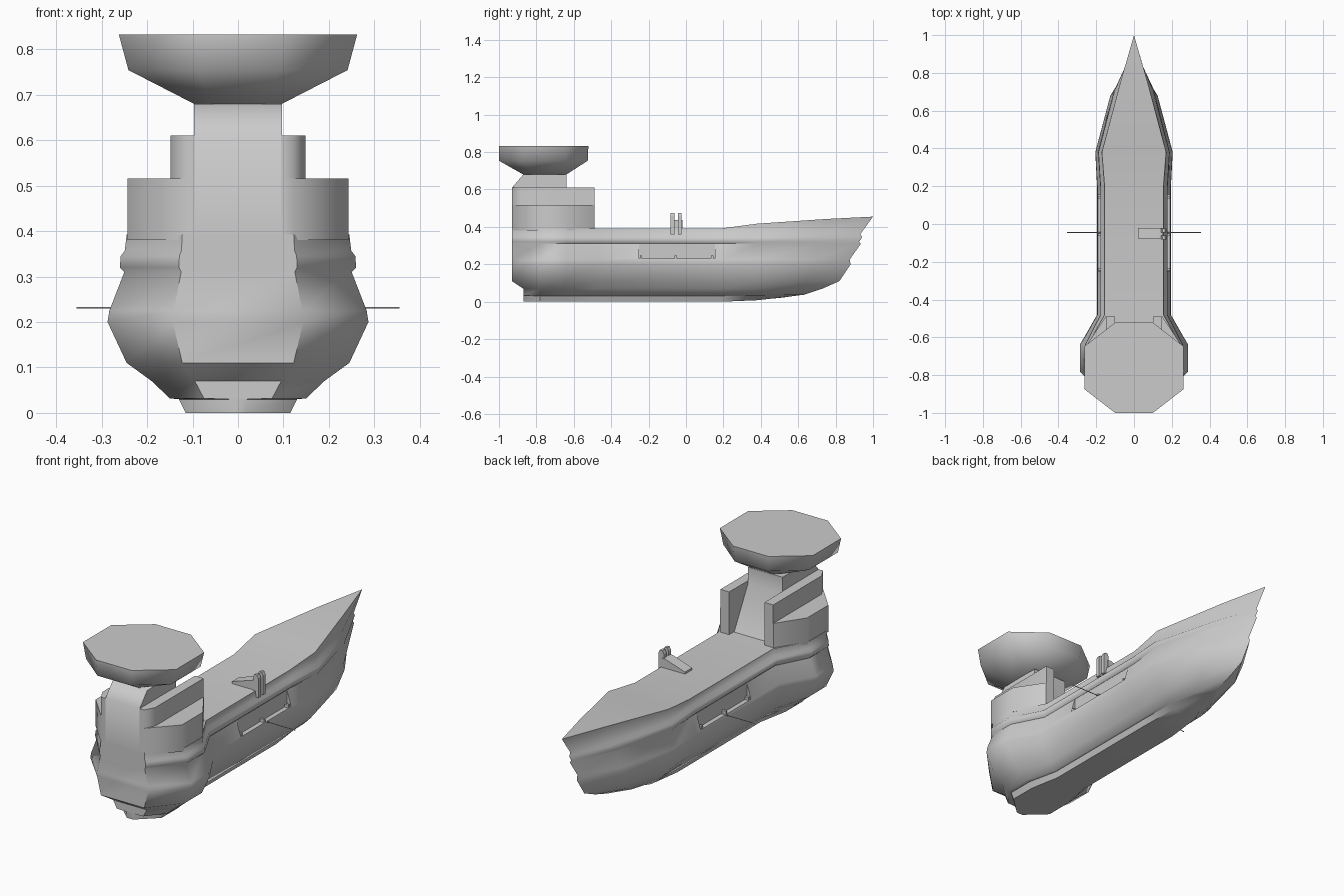
import bpy, bmesh, math

if "Cube" in bpy.data.objects:
    bpy.data.objects.remove(bpy.data.objects["Cube"])


def shade(ob, angle):
    bpy.ops.object.select_all(action='DESELECT')
    ob.select_set(True)
    bpy.context.view_layer.objects.active = ob
    bpy.ops.object.shade_smooth_by_angle(angle=math.radians(angle))


def make(name, verts, faces, smooth=None):
    me = bpy.data.meshes.new(name)
    me.from_pydata(verts, [], faces)
    bm = bmesh.new()
    bm.from_mesh(me)
    bmesh.ops.recalc_face_normals(bm, faces=bm.faces)
    bm.to_mesh(me)
    bm.free()
    ob = bpy.data.objects.new(name, me)
    bpy.context.collection.objects.link(ob)
    if smooth:
        shade(ob, smooth)
    return ob


def stack(name, rings, smooth=None, strips=False):
    n = len(rings[0])
    top = (len(rings)-1)*n
    verts = [p for r in rings for p in r]
    faces = [(k*n + i, k*n + (i+1) % n, (k+1)*n + (i+1) % n, (k+1)*n + i)
             for k in range(len(rings)-1) for i in range(n)]
    for b in (0, top):
        if strips:  # bands across a symmetric outline, ending in one bow point
            h = n // 2
            faces += [(b+i, b+i+1, b+n-2-i, b+n-1-i) for i in range(h-1)]
            faces.append((b+h-1, b+h, b+h+1))
        else:
            faces.append(tuple(range(b, b+n)))
    return make(name, verts, faces, smooth)


def prism(name, pts, a, b, axis, smooth=None):
    put = {'x': lambda p, t: (t, p[0], p[1]),
           'y': lambda p, t: (p[0], t, p[1]),
           'z': lambda p, t: (p[0], p[1], t)}[axis]
    return stack(name, [[put(p, t) for p in pts] for t in (a, b)], smooth)


def box(name, x0, x1, y0, y1, z0, z1):
    return prism(name, [(x0, y0), (x1, y0), (x1, y1), (x0, y1)], z0, z1, 'z')


def flip(pts, s):
    return [(x*s, y) for x, y in pts]


# Hull: stacked plan outlines
# z, stern half width, mid half width, bow half width, stem y, bow fullness, bow rise
LEVELS = [
    (0.00, .115, .085, .070, .50, .60, .020),
    (.030, .130, .095, .090, .61, .60, .005),
    (.032, .150, .105, .105, .63, .60, .005),
    (.070, .190, .132, .140, .73, .60, 0),
    (.110, .245, .160, .172, .82, .61, 0),
    (.200, .287, .195, .205, .88, .61, 0),
    (.225, .283, .193, .202, .875, .60, 0),
    (.310, .250, .168, .183, .935, .55, 0),
    (.320, .260, .178, .190, .925, .55, 0),
    (.345, .258, .176, .187, .942, .52, 0),
    (.357, .249, .160, .174, .932, .48, .004),
    (.392, .245, .155, .170, 1.0, .42, .063),
]
rings = []
for z, ws, wm, wb, tip, f, rise in LEVELS:
    sy = -.87 if z < .1 else -.93
    ks = .15 if z < .031 else .5     # the keel ends in a blunt point
    side = [(ws*ks, sy, z), (ws, -.78, z), (ws, -.64, z),
            (wm, -.48, z), (wm, .19, z), (wb, .38, z + rise*.4),
            (wb*f, .38 + (tip-.38)*.6, z + rise*.8)]
    rings.append(side + [(0, tip, z + rise)] + [(-x, y, q) for x, y, q in reversed(side)])
hull = stack("hull", rings, strips=True)

# Long side recesses cut into the hull
for s in (1, -1):
    cut = box("recess_cutter", s*.168, s*.3, -.25, .155, .231, .308)
    cut.hide_render = True
    m = hull.modifiers.new("recess", 'BOOLEAN')
    m.object, m.operation, m.solver = cut, 'DIFFERENCE', 'EXACT'
    bpy.context.view_layer.objects.active = hull
    bpy.ops.object.modifier_apply(modifier="recess")
    bpy.data.objects.remove(cut)
shade(hull, 48)

for s, tag in ((1, "right"), (-1, "left")):
    # Stepped stern walls: wide low shoulder and narrow high fin
    prism("tower_shoulder_" + tag,
          flip([(.095, -.93), (.122, -.93), (.243, -.80), (.243, -.63), (.15, -.49), (.10, -.49)], s),
          .38, .516, 'z', 50)
    prism("tower_fin_" + tag,
          flip([(.095, -.93), (.122, -.93), (.149, -.88), (.149, -.49), (.10, -.49)], s),
          .38, .61, 'z', 65)
    # Small blocks in the recess and the side boom
    for y in (-.24, -.055, .14):
        box("recess_block_" + tag, s*.165, s*.19, y-.006, y+.006, .23, .246)
    bpy.ops.mesh.primitive_cylinder_add(vertices=6, radius=.002, depth=.19,
                                        location=(s*.26, -.045, .231),
                                        rotation=(0, math.pi/2, 0))
    bpy.context.object.name = "side_boom_" + tag

# Tower core: neck under the dish, sloping down to the deck between the fins
prism("tower_neck", [(-.93, .38), (-.93, .61), (-.87, .68), (-.64, .68), (-.64, .60), (-.52, .38)],
      -.097, .097, 'x', 50)


# Octagonal dish
def octagon(w, c, y0, y1, d, z):
    r = [(c, y0, z), (w, y0+d, z), (w, y1-d, z), (c, y1, z)]
    return r + [(-x, y, q) for x, y, q in reversed(r)]


stack("dish", [octagon(.097, .05, -.87, -.64, .06, .68),
               octagon(.241, .092, -1.0, -.525, .12, .754),
               octagon(.262, .10, -1.0, -.522, .125, .832)], 65)

# Deck ramp and pair of hooks at the right rail
prism("deck_ramp", [(.02, .385), (.02, .402), (.13, .438), (.15, .438), (.15, .385)], -.078, -.02, 'y')
for y in (-.082, -.044):
    prism("rail_hook", [(.142, .39), (.142, .46), (.15, .475), (.164, .475), (.172, .46),
                        (.172, .36), (.158, .36)], y, y+.02, 'y')
